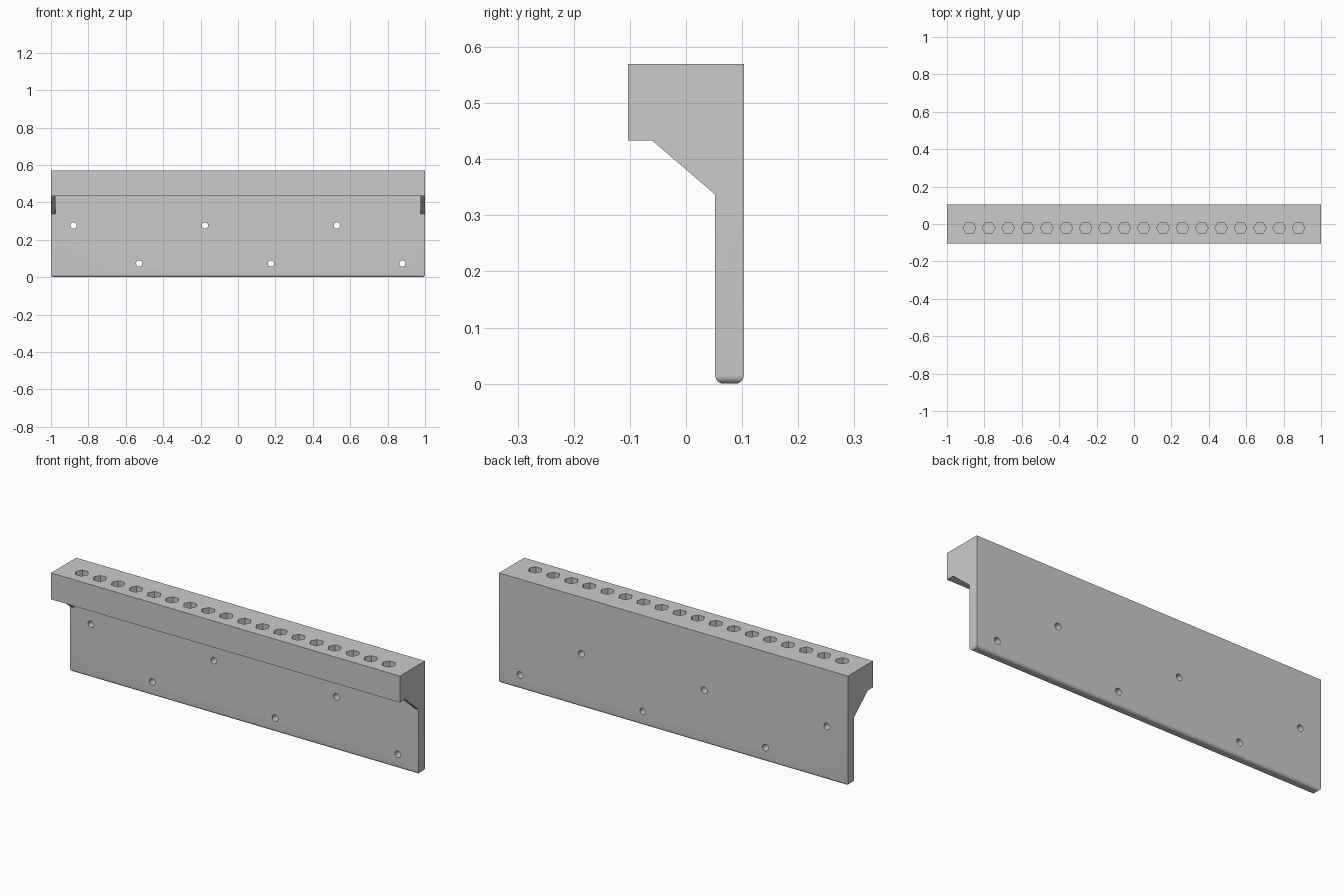
import bpy, bmesh, math
from mathutils import Matrix

if "Cube" in bpy.data.objects:
    bpy.data.objects.remove(bpy.data.objects["Cube"])

# Side profile (y, z); the last three points are gusset edge, inner corner, gusset foot
Y0, Y1, PLATE_Y = -0.103, 0.103, 0.052
TOP, SHELF, FOOT = 0.57, 0.433, 0.337
A, B, C = (-0.06, SHELF), (PLATE_Y, SHELF), (PLATE_Y, FOOT)
outer = [C, (PLATE_Y, 0), (Y1, 0), (Y1, TOP), (Y0, TOP), (Y0, SHELF), A]
stations = [-1, -0.976, 0.976, 1]


def finish(bm, name):
    bmesh.ops.recalc_face_normals(bm, faces=bm.faces)
    me = bpy.data.meshes.new(name)
    bm.to_mesh(me)
    bm.free()
    ob = bpy.data.objects.new(name, me)
    bpy.context.collection.objects.link(ob)
    return ob


# Rack body: plate, overhanging block and a gusset at each end
bm = bmesh.new()
rings = [[bm.verts.new((x, y, z)) for y, z in outer] for x in stations]
inner = {i: bm.verts.new((stations[i], *B)) for i in (1, 2)}
for i in range(3):
    p, q = rings[i], rings[i + 1]
    for k in range(6):
        bm.faces.new((p[k], p[k + 1], q[k + 1], q[k]))
    if i == 1:
        bm.faces.new((p[6], inner[1], inner[2], q[6]))
        bm.faces.new((inner[1], p[0], q[0], inner[2]))
    else:
        bm.faces.new((p[6], p[0], q[0], q[6]))
for i in (0, 3):
    bm.faces.new(rings[i])
for i in (1, 2):
    bm.faces.new((rings[i][6], inner[i], rings[i][0]))
bmesh.ops.recalc_face_normals(bm, faces=bm.faces)
bmesh.ops.dissolve_limit(bm, angle_limit=0.01, verts=bm.verts, edges=bm.edges)

# Rounded bottom corners
corners = [e for e in bm.edges
           if all(v.co.z < 1e-5 and abs(v.co.x) > 0.999 for v in e.verts)]
bmesh.ops.bevel(bm, geom=corners, offset=0.015, segments=6, profile=0.5,
                affect='EDGES')
rack = finish(bm, "rack_body")

# Hole cutters: a row of hex sockets and two staggered rows of screw holes
bm = bmesh.new()
DEPTH = 0.11
for i in range(18):
    x = -0.88 + i * 1.76 / 17
    bmesh.ops.create_cone(bm, cap_ends=True, segments=6, radius1=0.034,
                          radius2=0.034, depth=2 * DEPTH,
                          matrix=Matrix.Translation((x, -0.022, TOP))
                          @ Matrix.Rotation(math.radians(90), 4, 'Z'))
# Turn the hexagons so that a corner points along x
for v in bm.verts:
    i = round((v.co.x + 0.88) / (1.76 / 17))
    dx, dy = v.co.x - (-0.88 + i * 1.76 / 17), v.co.y + 0.022
    a = round(math.atan2(dy, dx) / math.radians(30)) % 2
    if a:
        v.co.x += -dx - dy
        v.co.y += -dy + dx
for i in range(6):
    x = -0.88 + i * 0.352
    z = 0.073 if i % 2 else 0.277
    bmesh.ops.create_cone(bm, cap_ends=True, segments=16, radius1=0.017,
                          radius2=0.017, depth=0.2,
                          matrix=Matrix.Translation((x, 0.078, z))
                          @ Matrix.Rotation(math.radians(90), 4, 'X'))
cutter = finish(bm, "hole_cutter")
cutter.hide_render = True

mod = rack.modifiers.new("holes", 'BOOLEAN')
mod.operation = 'DIFFERENCE'
mod.solver = 'EXACT'
mod.object = cutter
bpy.context.view_layer.objects.active = rack
rack.select_set(True)
bpy.ops.object.modifier_apply(modifier=mod.name)
bpy.data.objects.remove(cutter)
bpy.ops.object.shade_smooth_by_angle(angle=math.radians(30))
